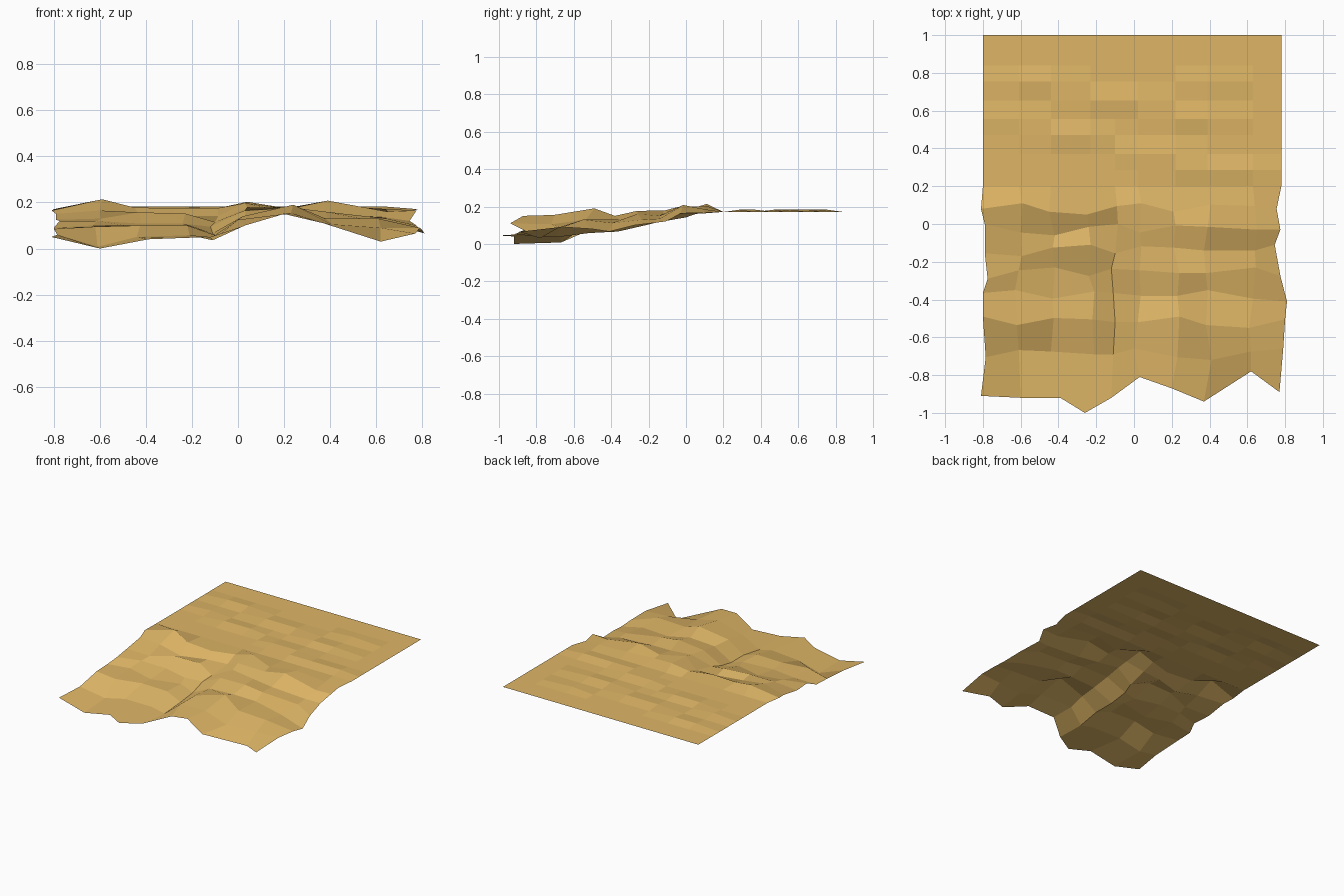
import bpy

# one sandy colour for the whole ground sheet
sand = bpy.data.materials.new("sand")
sand.diffuse_color = (0.74, 0.47, 0.134, 1)

XS = [-.80, -.61, -.44, -.23, -.10, .02, .22, .39, .63, .78]
LEVEL = .171

# flat rear shelf: row positions and the low ripples on it (y, x start, x end)
SHELF = [1, .84, .755, .655, .555, .47, .37, .285, .2]
RIPPLES = [(.755, -.62, -.43), (.755, .3, .5), (.655, -.25, .03), (.555, -.7, -.5),
           (.555, .1, .4), (.47, -.45, -.2), (.37, .0, .25), (.285, .1, .65)]

# crumpled front slope: y, left edge x, right edge x, heights in mm
SLOPE = [
    (.08, -.81, .755, [165, 214, 178, 175, 175, 203, 175, 185, 172, 162]),
    (-.03, -.79, .775, [150, 165, 135, 140, 142, 197, 172, 208, 160, 165]),
    (-.14, -.79, .745, [125, 130, 157, 152, 115, 178, 160, 150, 135, 120]),
    (-.26, -.775, .775, [120, 120, 108, 108, 95, 165, 177, 160, 130, 100]),
    (-.38, -.80, .81, [90, 100, 90, 100, 66, 140, 150, 130, 112, 66]),
    (-.52, -.80, .80, [85, 95, 100, 100, 58, 140, 190, 130, 130, 80]),
    (-.69, -.785, .79, [60, 8, 50, 58, 36, 125, 155, 105, 90, 90]),
]
# ragged front lip: (x, y, height)
LIP = [(-.81, -.91, .05), (-.60, -.92, 0), (-.39, -.92, .04), (-.26, -1, .045),
       (-.12, -.92, .05), (.03, -.81, .10), (.20, -.87, .15), (.37, -.94, .11),
       (.62, -.78, .03), (.77, -.89, .065)]
# sideways and lengthways wobble of the crumpled rows
WOBBLE = [0, .02, -.01, -.02, .01, .02, -.01, .015, .01, 0]

rows = []
for y in SHELF:
    rows.append([(x, y, LEVEL + (.012 if any(abs(y - r) < .001 and a <= x <= b
                                             for r, a, b in RIPPLES) else 0)) for x in XS])
for i, (y, left, right, heights) in enumerate(SLOPE):
    row = []
    for j, h in enumerate(heights):
        x = left if j == 0 else right if j == 9 else XS[j] + WOBBLE[(j + 3 * i) % 10]
        row.append((x, y + 1.5 * WOBBLE[(j + i) % 10], h / 1000))
    rows.append(row)
rows.append(LIP)

# join neighbouring rows with quads, wound to face upward
n = len(XS)
verts = [v for row in rows for v in row]
faces = [(r * n + c, (r + 1) * n + c, (r + 1) * n + c + 1, r * n + c + 1)
         for r in range(len(rows) - 1) for c in range(n - 1)]
mesh = bpy.data.meshes.new("ground_sheet")
mesh.from_pydata(verts, [], faces)
mesh.materials.append(sand)
ground = bpy.data.objects.new("ground_sheet", mesh)
bpy.context.collection.objects.link(ground)
